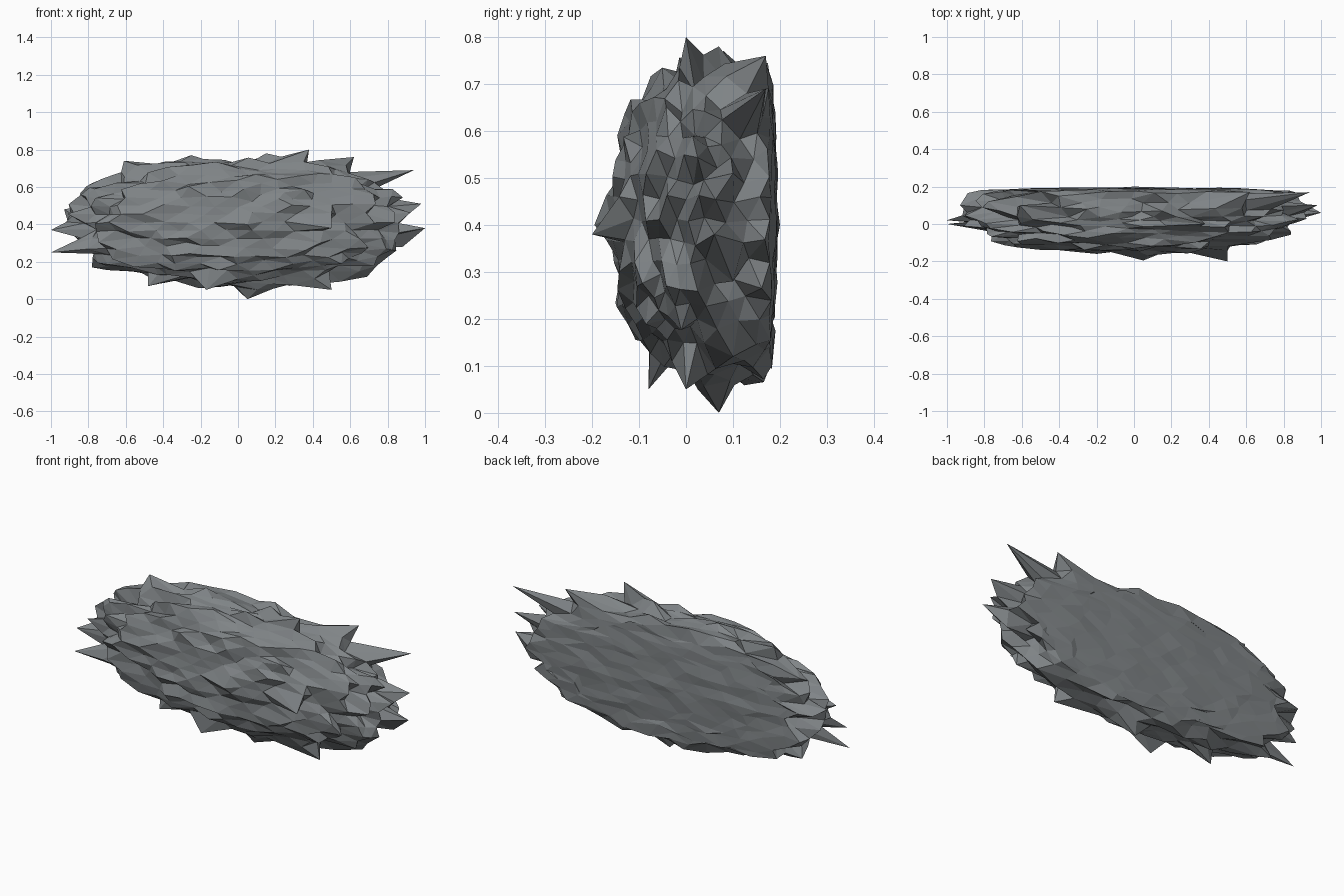
import bpy, bmesh, random
from mathutils import Vector

if "Cube" in bpy.data.objects:
    bpy.data.objects.remove(bpy.data.objects["Cube"])

random.seed(8)
CENTER = Vector((0, 0.04, 0.41))
HALF_X, HALF_Z = 0.85, 0.33
FRONT, BACK = 0.195, 0.30

stone = bpy.data.materials.new("stone grey")
stone.use_nodes = True
colour = (0.215, 0.232, 0.242, 1)
stone.diffuse_color = colour
stone.node_tree.nodes["Principled BSDF"].inputs["Base Color"].default_value = colour


def rounded(n, p):
    """Push a sphere direction out to a slightly boxy ellipsoid."""
    return n / sum(abs(c) ** p for c in n) ** (1 / p)


def direction(co):
    """Direction from the centre once the stretching is undone."""
    d = co - CENTER
    return Vector((d.x / HALF_X, d.y / BACK, d.z / HALF_Z)).normalized()


# Jagged boulder: a displaced sphere, stretched sideways with a nearly flat back
bm = bmesh.new()
bmesh.ops.create_icosphere(bm, subdivisions=4, radius=1)
for v in bm.verts:
    n = v.co.normalized()
    n = (n + Vector([random.uniform(-0.02, 0.02) for _ in range(3)])).normalized()
    q = rounded(n, 2.4 if n.y > 0 else 2.2) * random.uniform(0.9, 1.1)
    depth = BACK if q.y > 0 else FRONT
    v.co = CENTER + Vector((q.x * HALF_X, q.y * depth, q.z * HALF_Z))
    back_limit = 0.194 - 0.016 * (q.x ** 2 + q.z ** 2) + random.uniform(-0.005, 0.005)
    v.co.y = max(-0.17, min(v.co.y, back_limit))

# Longest spikes around the rim and on the front
spikes = [(-1, 0, 0.25), (-1, 0.02, 0.37), (-0.93, 0.1, 0.48),
          (-0.78, 0.12, 0.62), (-0.61, 0.1, 0.74), (-0.25, 0.08, 0.77),
          (0.38, 0, 0.8), (0.15, 0.07, 0.78), (0.62, 0.17, 0.76),
          (0.94, 0.17, 0.69), (0.98, 0.1, 0.51), (1, 0.06, 0.38),
          (0.88, 0.1, 0.28), (0.69, 0.1, 0.12), (0.5, 0, 0.05),
          (0.05, 0.07, 0), (-0.17, -0.08, 0.05), (-0.48, 0, 0.07),
          (-0.78, 0.1, 0.17), (0.5, -0.2, 0.38), (0.05, -0.195, 0.4),
          (0, 0.2, 0.4)]
free = set(bm.verts)
for spike in spikes:
    tip = Vector(spike)
    aim = direction(tip)
    v = max(free, key=lambda w: direction(w.co).dot(aim))
    v.co = tip
    free.remove(v)

# Keep every other point inside the overall extents
for v in free:
    v.co.x = max(-0.96, min(0.96, v.co.x))
    v.co.z = max(0.05, min(0.77, v.co.z))

bmesh.ops.recalc_face_normals(bm, faces=bm.faces)
mesh = bpy.data.meshes.new("boulder")
bm.to_mesh(mesh)
bm.free()
mesh.materials.append(stone)
bpy.context.collection.objects.link(bpy.data.objects.new("boulder", mesh))
